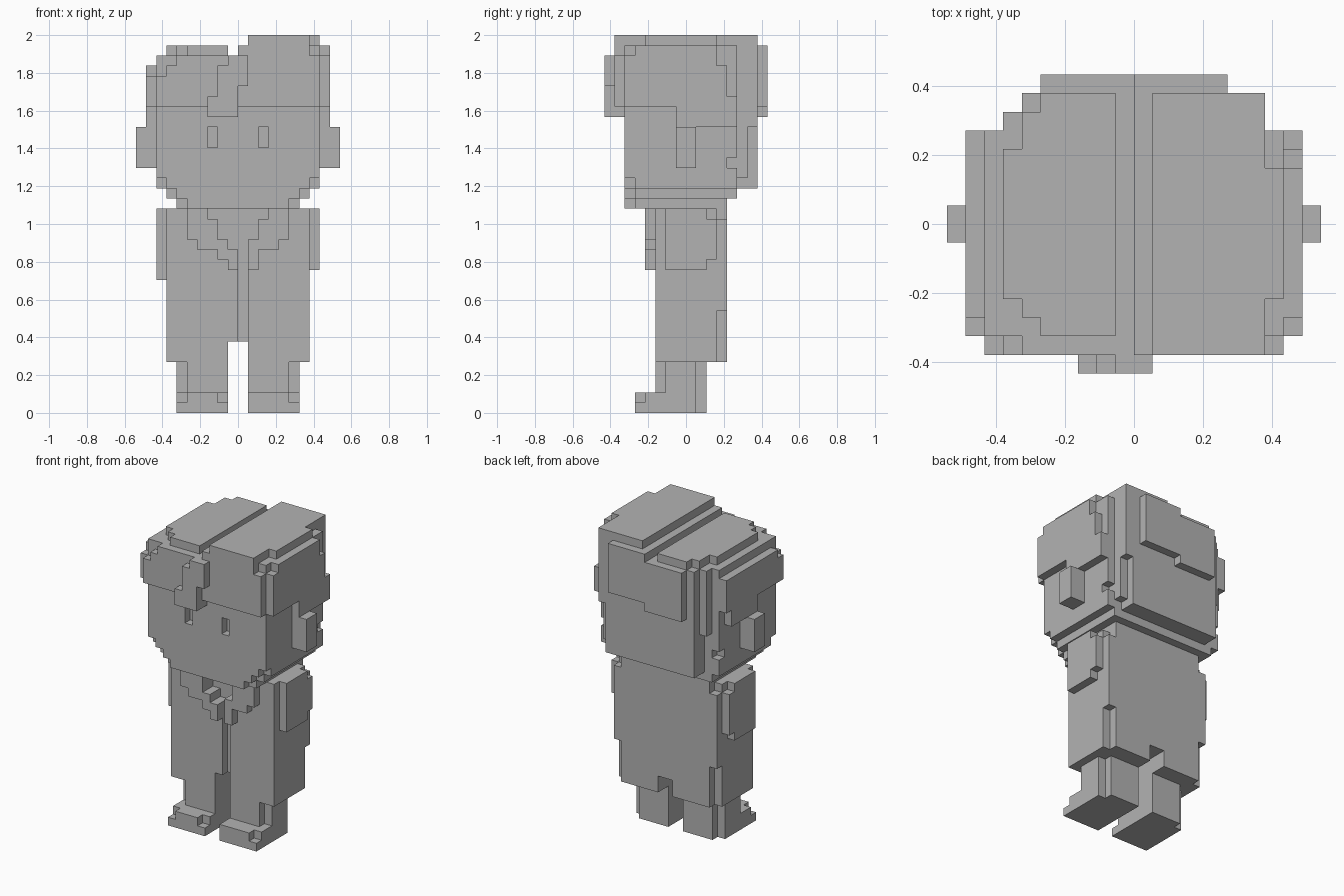
import bpy
import bmesh
from mathutils import Vector

old = bpy.data.objects.get("Cube")
if old:
    bpy.data.objects.remove(old, do_unlink=True)

UNIT = 2 / 37  # edge of one block

grey = bpy.data.materials.new("plain_grey")
grey.use_nodes = True
colour = (0.45, 0.45, 0.45, 1)
grey.diffuse_color = colour
for node in grey.node_tree.nodes:
    if node.type == "BSDF_PRINCIPLED":
        node.inputs["Base Color"].default_value = colour


class Blocks:
    """A part made of unit blocks; ranges are given in whole blocks."""

    def __init__(self, name):
        self.name = name
        self.cells = set()

    @staticmethod
    def region(x, y, z):
        return {(i, j, k) for i in range(*x) for j in range(*y) for k in range(*z)}

    def add(self, x, y, z):
        self.cells |= self.region(x, y, z)

    def cut(self, x, y, z):
        self.cells -= self.region(x, y, z)

    def build(self):
        bm = bmesh.new()
        corners = {}

        def corner(point):
            key = tuple(round(c) for c in point)
            if key not in corners:
                corners[key] = bm.verts.new(Vector(key) * UNIT)
            return corners[key]

        # Only faces with no neighbouring block are made
        for cell in self.cells:
            base = Vector(cell)
            for axis in range(3):
                u, v, n = Vector(), Vector(), Vector()
                n[axis] = u[(axis + 1) % 3] = v[(axis + 2) % 3] = 1
                for side in (1, -1):
                    if tuple(int(c) for c in base + n * side) in self.cells:
                        continue
                    start = base + n if side > 0 else base
                    loop = [start, start + u, start + u + v, start + v]
                    bm.faces.new([corner(p) for p in loop[::side]])
        # Join the blocks into large flat faces
        bmesh.ops.dissolve_limit(bm, angle_limit=0.01, verts=bm.verts, edges=bm.edges)
        mesh = bpy.data.meshes.new(self.name)
        bm.to_mesh(mesh)
        bm.free()
        mesh.materials.append(grey)
        bpy.context.collection.objects.link(bpy.data.objects.new(self.name, mesh))


def span(side, inner, outer):
    """Range of x on one side of the model."""
    return (inner, outer) if side > 0 else (-outer, -inner)


# Legs, shoes, ears
for side, word in ((1, "left"), (-1, "right")):
    leg = Blocks(word + "_leg")
    leg.add(x=span(side, 1, 6), y=(-3, 2), z=(2, 5))
    leg.cut(x=span(side, 5, 6), y=(-3, -2), z=(2, 5))
    leg.cut(x=span(side, 5, 6), y=(1, 2), z=(2, 5))
    leg.build()

    shoe = Blocks(word + "_shoe")
    shoe.add(x=span(side, 1, 6), y=(-5, 2), z=(0, 2))
    shoe.cut(x=span(side, 5, 6), y=(-5, -4), z=(1, 2))
    shoe.cut(x=span(side, 5, 6), y=(1, 2), z=(0, 2))
    if side < 0:
        shoe.cut(x=(-2, -1), y=(-5, -4), z=(1, 2))
    shoe.build()

    ear = Blocks(word + "_ear")
    ear.add(x=span(side, 8, 10), y=(-1, 1), z=(24, 28))
    ear.build()

    arm = Blocks(word + "_arm")
    low = 14 if side > 0 else 13
    arm.add(x=span(side, 7, 8), y=(-2, 2), z=(low, 20))
    arm.add(x=span(side, 7, 8), y=(2, 3), z=(low + 1, 19))
    arm.build()

# Coat with lapels, open collar and front slit
coat = Blocks("coat")
coat.add(x=(-7, 7), y=(-3, 3), z=(5, 20))
coat.add(x=(-6, 6), y=(3, 4), z=(5, 20))
coat.add(x=(-7, 7), y=(3, 4), z=(10, 19))
coat.add(x=(-5, 5), y=(-4, -3), z=(17, 20))
coat.add(x=(-4, 4), y=(-4, -3), z=(16, 17))
coat.add(x=(-2, 2), y=(-4, -3), z=(15, 16))
coat.add(x=(-1, 2), y=(-4, -3), z=(14, 15))
coat.cut(x=(0, 1), y=(-4, -2), z=(7, 16))
for half, low, high in ((1, 16, 17), (2, 17, 19), (3, 19, 20)):
    coat.cut(x=(-half, half), y=(-4, -2), z=(low, high))
coat.cut(x=(-1, 1), y=(-4, 4), z=(5, 7))
coat.build()

# Head with stepped chin, rounded back and sunken eyes
head = Blocks("head")
for step, back in enumerate((4, 5, 5)):
    level = (20 + step, 21 + step)
    head.add(x=(-6 - step, 6 + step), y=(-5, back), z=level)
    head.add(x=(-5 - step, 5 + step), y=(-6, -5), z=level)
head.add(x=(-6, 6), y=(5, 7), z=(22, 30))
head.add(x=(-8, 8), y=(-6, 5), z=(23, 30))
head.add(x=(-6, 7), y=(5, 6), z=(23, 30))
for side in (1, -1):
    head.cut(x=span(side, 2, 3), y=(-6, -5), z=(26, 28))
    head.cut(x=span(side, 7, 8), y=(4, 5), z=(24, 25))
head.build()

# Hair on the taller left side of the parting
left_hair = Blocks("left_hair")
left_hair.add(x=(0, 8), y=(-7, 5), z=(30, 36))
left_hair.add(x=(0, 7), y=(5, 7), z=(28, 36))
left_hair.add(x=(1, 7), y=(-7, 7), z=(36, 37))
left_hair.add(x=(7, 8), y=(-4, 3), z=(36, 37))
left_hair.cut(x=(7, 8), y=(-7, -6), z=(35, 36))
left_hair.add(x=(8, 9), y=(-6, 3), z=(30, 36))
left_hair.add(x=(8, 9), y=(-1, 4), z=(28, 34))
left_hair.add(x=(8, 9), y=(4, 5), z=(28, 31))
left_hair.cut(x=(8, 9), y=(-6, -5), z=(35, 36))
left_hair.build()

# Hair on the rounder right side
right_hair = Blocks("right_hair")
right_hair.add(x=(-8, 0), y=(-7, 5), z=(30, 35))
right_hair.add(x=(-7, 0), y=(5, 6), z=(27, 35))
right_hair.add(x=(-6, 0), y=(6, 7), z=(28, 35))
right_hair.add(x=(-5, -1), y=(-6, 7), z=(35, 36))
right_hair.add(x=(-6, -5), y=(-5, 6), z=(35, 36))
right_hair.add(x=(-7, -6), y=(-4, 4), z=(35, 36))
right_hair.cut(x=(-7, -6), y=(-7, -6), z=(34, 35))
right_hair.cut(x=(-8, -7), y=(-7, -6), z=(33, 35))
right_hair.add(x=(-9, -8), y=(-6, 5), z=(30, 34))
right_hair.add(x=(-9, -8), y=(-1, 4), z=(28, 30))
right_hair.cut(x=(-9, -8), y=(-6, -5), z=(33, 34))
right_hair.build()

# Hanging front lock
fringe = Blocks("fringe")
fringe.add(x=(-1, 1), y=(-8, -7), z=(32, 35))
fringe.add(x=(-2, 0), y=(-8, -7), z=(31, 34))
fringe.add(x=(-3, 0), y=(-8, -7), z=(29, 31))
fringe.add(x=(-3, 0), y=(-7, -6), z=(29, 30))
fringe.build()

# Raised panel on the back of the hair
back_hair = Blocks("back_hair")
back_hair.add(x=(0, 5), y=(7, 8), z=(30, 36))
back_hair.add(x=(-5, 0), y=(7, 8), z=(29, 35))
back_hair.build()
